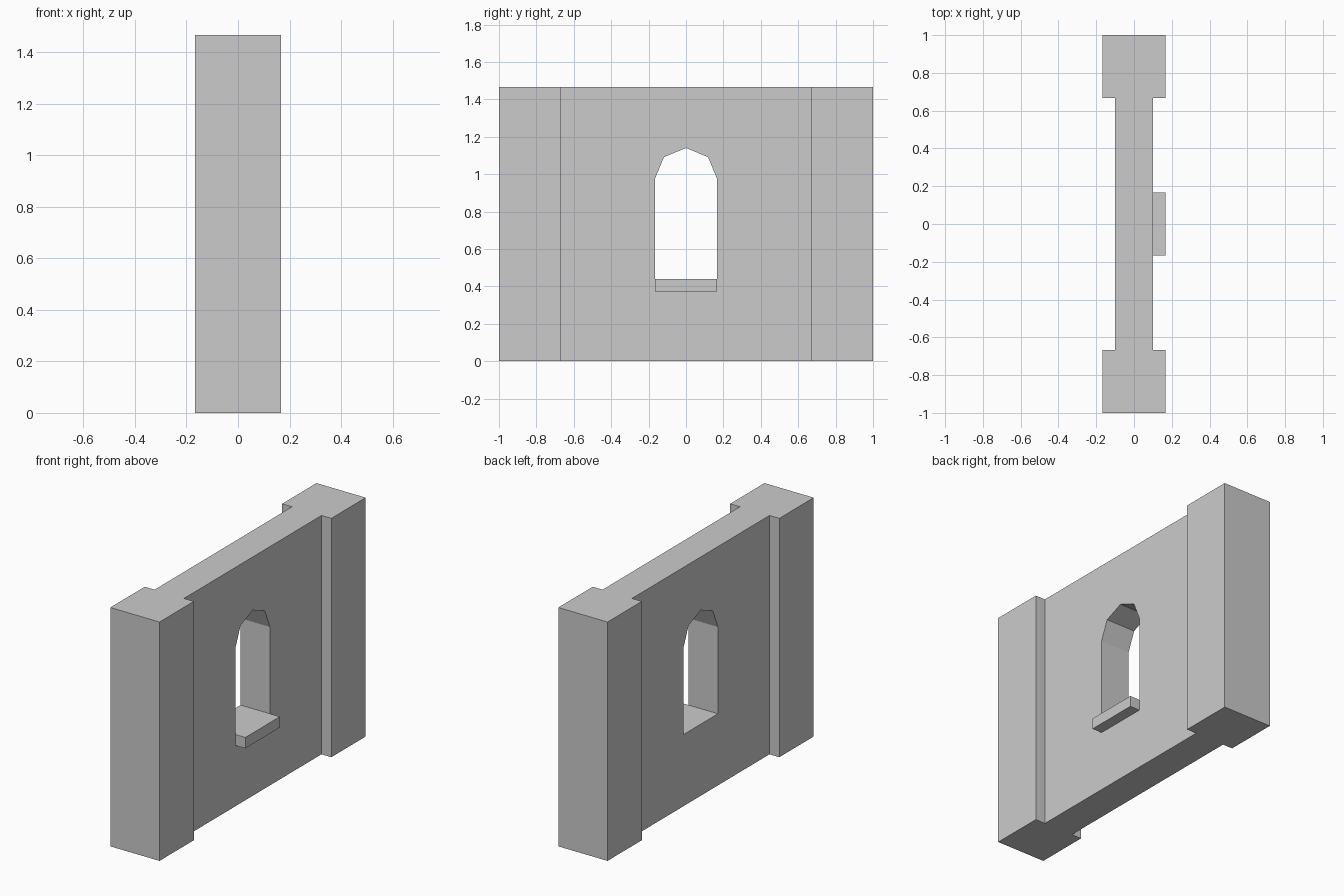
import bpy, bmesh
from mathutils import Vector

if "Cube" in bpy.data.objects:
    bpy.data.objects.remove(bpy.data.objects["Cube"])

HEIGHT = 1.467      # wall height
WALL_X = 0.1        # half thickness of the wall panel
PILLAR_X = 0.167    # half thickness of the end pillars
PILLAR_Y = 0.667    # inner edge of the pillars
WINDOW_Y = 0.167    # half width of the window
SILL_Z = 0.44       # bottom of the window


def prism(name, outline, direction):
    """Extrude a closed planar outline along a direction."""
    bm = bmesh.new()
    face = bm.faces.new([bm.verts.new(p) for p in outline])
    result = bmesh.ops.extrude_face_region(bm, geom=[face], use_keep_orig=True)
    moved = [g for g in result["geom"] if isinstance(g, bmesh.types.BMVert)]
    bmesh.ops.translate(bm, verts=moved, vec=Vector(direction))
    bmesh.ops.recalc_face_normals(bm, faces=bm.faces)
    mesh = bpy.data.meshes.new(name)
    bm.to_mesh(mesh)
    bm.free()
    obj = bpy.data.objects.new(name, mesh)
    bpy.context.collection.objects.link(obj)
    return obj


# Wall panel with thicker end pillars: one I-shaped plan
side = [(PILLAR_X, -1), (PILLAR_X, -PILLAR_Y), (WALL_X, -PILLAR_Y),
        (WALL_X, PILLAR_Y), (PILLAR_X, PILLAR_Y), (PILLAR_X, 1)]
plan = side + [(-x, -y) for x, y in side]
wall = prism("wall", [(x, y, 0) for x, y in plan], (0, 0, HEIGHT))

# Window opening with a faceted arch
half = [(WINDOW_Y, SILL_Z), (WINDOW_Y, 0.973), (0.118, 1.091)]
arch = half + [(0, 1.14)] + [(-y, z) for y, z in reversed(half)]
cutter = prism("window_cutter", [(-0.3, y, z) for y, z in arch], (0.6, 0, 0))
cutter.hide_render = True
cutter.hide_set(True)
cut = wall.modifiers.new("window", "BOOLEAN")
cut.operation = "DIFFERENCE"
cut.solver = "EXACT"
cut.object = cutter

# Window sill, flush with the bottom of the opening
ledge = [(WALL_X, -WINDOW_Y), (PILLAR_X, -WINDOW_Y),
         (PILLAR_X, WINDOW_Y), (WALL_X, WINDOW_Y)]
prism("window_sill", [(x, y, 0.373) for x, y in ledge], (0, 0, SILL_Z - 0.373))
